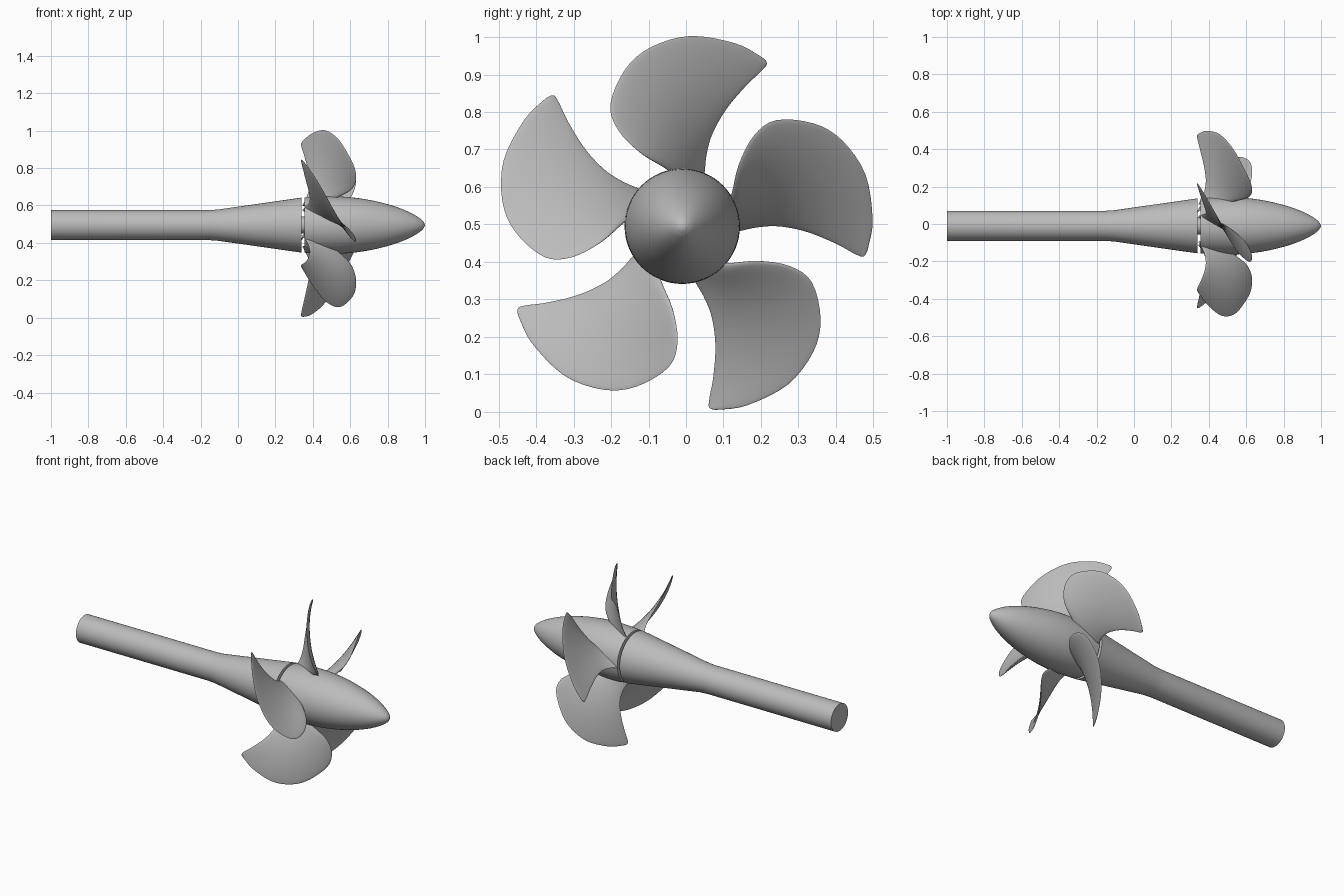
import bpy, bmesh, math
from mathutils import Vector

cube = bpy.data.objects.get("Cube")
if cube:
    bpy.data.objects.remove(cube, do_unlink=True)

AXIS = Vector((0, -0.01, 0.495))      # centre line, parallel to x
BLADES = 5

steel = bpy.data.materials.new("grey_metal")
steel.use_nodes = True
steel.diffuse_color = (0.5, 0.5, 0.5, 1)
steel.node_tree.nodes["Principled BSDF"].inputs["Base Color"].default_value = (0.5, 0.5, 0.5, 1)


def finish(name, bm, angle):
    """Turn a bmesh into a smooth shaded object on the centre line."""
    bmesh.ops.recalc_face_normals(bm, faces=bm.faces)
    mesh = bpy.data.meshes.new(name)
    bm.to_mesh(mesh)
    bm.free()
    mesh.materials.append(steel)
    obj = bpy.data.objects.new(name, mesh)
    obj.location = AXIS
    bpy.context.collection.objects.link(obj)
    bpy.ops.object.select_all(action='DESELECT')
    obj.select_set(True)
    bpy.context.view_layer.objects.active = obj
    bpy.ops.object.shade_smooth_by_angle(angle=math.radians(angle))
    return obj


def spline(points, steps):
    """Smooth curve through 2D points."""
    p = [Vector(q) for q in points]
    p = [2 * p[0] - p[1]] + p + [2 * p[-1] - p[-2]]
    out = []
    for a, b, c, d in zip(p, p[1:], p[2:], p[3:]):
        for i in range(steps):
            t = i / steps
            out.append(0.5 * (2 * b + (c - a) * t + (2 * a - 5 * b + 4 * c - d) * t ** 2
                              + (3 * b - a - 3 * c + d) * t ** 3))
    return out + [p[-2]]


def lathe(name, profile, sides=64):
    """Spin (x, radius) points around the centre line."""
    bm = bmesh.new()
    verts = [bm.verts.new((x, 0, r)) for x, r in profile]
    edges = [bm.edges.new(pair) for pair in zip(verts, verts[1:])]
    bmesh.ops.spin(bm, geom=verts + edges, axis=(1, 0, 0), cent=(0, 0, 0),
                   angle=math.tau, steps=sides)
    bmesh.ops.remove_doubles(bm, verts=bm.verts, dist=0.0003)
    return finish(name, bm, 30)


# Shaft with flared bearing housing, thin core in the gap, bullet shaped hub
lathe("shaft_and_housing", [(-1, 0), (-1, 0.08), (-0.16, 0.08), (-0.11, 0.083),
                            (0.34, 0.147), (0.34, 0)])
lathe("gap_core", [(0.33, 0), (0.33, 0.045), (0.37, 0.045), (0.37, 0)], 32)
hub = spline([(0.355, 0.147), (0.42, 0.152), (0.5, 0.154), (0.6, 0.149), (0.7, 0.135),
              (0.8, 0.112), (0.88, 0.085), (0.94, 0.057), (0.98, 0.03), (0.995, 0.013)], 4)
lathe("hub", [(0.355, 0)] + [tuple(p) for p in hub] + [(1, 0)])

# Blade outline seen along the shaft: leading and trailing edge, root to tip
LEAD = [(-0.01, 0.61), (-0.05, 0.647), (-0.12, 0.69), (-0.18, 0.75), (-0.202, 0.82),
        (-0.163, 0.913), (-0.096, 0.972), (0.01, 1.003), (0.13, 0.984), (0.197, 0.95),
        (0.213, 0.937)]
TRAIL = [(0.042, 0.6), (0.049, 0.64), (0.054, 0.68), (0.066, 0.73), (0.09, 0.78),
         (0.117, 0.82), (0.144, 0.852), (0.17, 0.88), (0.197, 0.905), (0.213, 0.922),
         (0.216, 0.929)]
PITCH = 0.275                         # advance along the shaft per radian


def helix_point(p):
    y, z = p.x - AXIS.y, p.y - AXIS.z
    return Vector((0.47 - PITCH * math.atan2(y, z), y, z))


def blade(name, turn, columns=16):
    bm = bmesh.new()
    lead, trail = spline(LEAD, 4), spline(TRAIL, 4)
    rings = []
    for row, (a, b) in enumerate(zip(lead, trail)):
        span = row / (len(lead) - 1)
        thick = 0.005 + 0.022 * (1 - span) ** 1.5
        front, back = [], []
        for i in range(columns + 1):
            t = (1 - math.cos(math.pi * i / columns)) / 2
            p = helix_point(a.lerp(b, t))
            r2 = p.y ** 2 + p.z ** 2
            normal = Vector((1, PITCH * p.z / r2, -PITCH * p.y / r2)).normalized()
            offset = normal * thick * math.sqrt(t * (1 - t))
            front.append(bm.verts.new(p + offset))
            if 0 < i < columns:
                back.append(bm.verts.new(p - offset))
        rings.append(front + back[::-1])
    for lo, hi in zip(rings, rings[1:]):
        for i in range(len(lo)):
            j = (i + 1) % len(lo)
            bm.faces.new((lo[i], lo[j], hi[j], hi[i]))
    bm.faces.new(rings[0])
    bm.faces.new(rings[-1])
    obj = finish(name, bm, 50)
    obj.rotation_euler.x = turn


for k in range(BLADES):
    blade(f"blade_{k + 1}", math.tau * k / BLADES)
